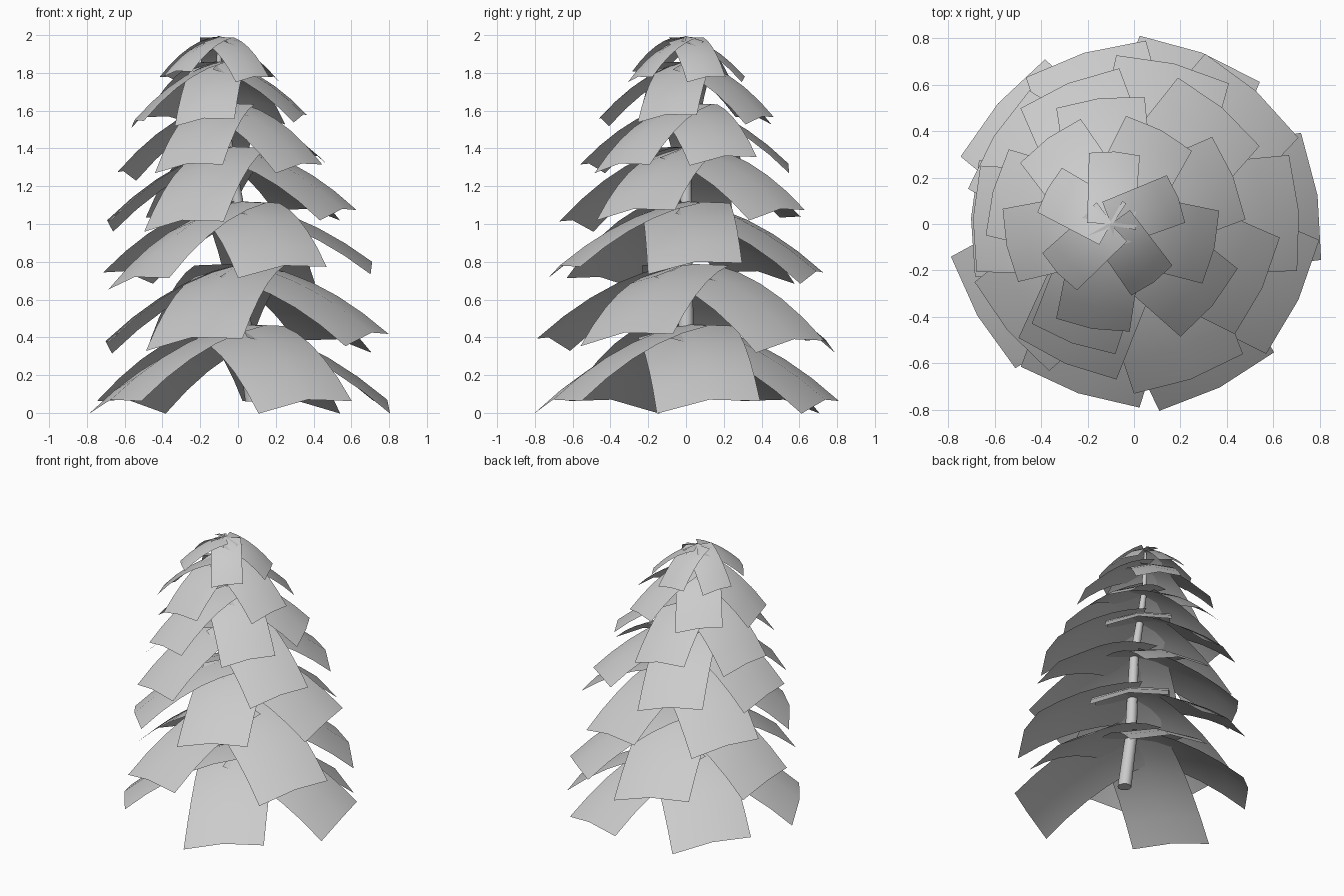
import bpy, bmesh
from math import cos, sin, pi, radians

if "Cube" in bpy.data.objects:
    bpy.data.objects.remove(bpy.data.objects["Cube"])


def finish(bm, name, smooth=True):
    me = bpy.data.meshes.new(name)
    bm.to_mesh(me)
    bm.free()
    for p in me.polygons:
        p.use_smooth = smooth
    ob = bpy.data.objects.new(name, me)
    bpy.context.collection.objects.link(ob)
    return ob


def tube(bm, path, sides):
    """Tapered tube along (x, y, z, radius) points with horizontal rings."""
    rings = [[bm.verts.new((x + r * cos(2 * pi * i / sides), y + r * sin(2 * pi * i / sides), z))
              for i in range(sides)] for x, y, z, r in path]
    for a, b in zip(rings, rings[1:]):
        for i in range(sides):
            j = (i + 1) % sides
            bm.faces.new((a[i], a[j], b[j], b[i]))
    bm.faces.new(rings[0][::-1])
    bm.faces.new(rings[-1])


def card(bm, hub_x, z0, angle, radius, drop, rows=5):
    """Drooping bough sheet, ridged along the middle and rolled like a shingle."""
    a = radians(angle)
    half, sag, roll = radius * sin(radians(20)), 0.05 * radius, 0.12
    grid = []
    for k in range(rows + 1):
        t = k / rows
        z = z0 - drop * (0.35 * t + 0.65 * t * t)
        row = []
        for s in (-1, 0, 1):
            u = radius * t * (0.975 if s == 0 else 0.94)
            v = s * half * (0.93 + 0.07 * t)
            row.append(bm.verts.new((hub_x + u * cos(a) - v * sin(a),
                                     u * sin(a) + v * cos(a),
                                     z - abs(s) * sag + roll * v)))
        grid.append(row)
    for p, q in zip(grid, grid[1:]):
        for c in (0, 1):
            bm.faces.new((p[c], q[c], q[c + 1], p[c + 1]))


# leaning trunk
bm = bmesh.new()
tube(bm, [(0.085, 0, 0.06, 0.047), (0.03, 0, 0.45, 0.042), (0.015, 0, 0.78, 0.037),
          (0, 0, 1.1, 0.032), (-0.05, 0, 1.4, 0.026), (-0.085, 0, 1.63, 0.02),
          (-0.1, 0, 1.85, 0.015), (-0.1, 0, 1.98, 0.008)], 10)
trunk = finish(bm, "trunk")
bpy.context.view_layer.objects.active = trunk
trunk.select_set(True)
bpy.ops.object.shade_smooth_by_angle(angle=radians(40))

# tiers of boughs: hub x, hub height, radius, droop, {heading: extra droop}
tiers = [
    (0.01, 0.47, 0.81, 0.40, {9: 0, 69: 0, 139: 0, 210: 0, 297: 0}),
    (0.01, 0.79, 0.79, 0.40, {-109: -.01, -25: -.035, 48: 0, 107: 0, 178: .01}),
    (0.0, 1.12, 0.73, 0.37, {-70: -.03, 4: -.05, 76: 0, 148: 0, 220: .03}),
    (-0.04, 1.41, 0.67, 0.37, {-113: .02, -25: -.04, 50: -.04, 112: 0, 178: .02}),
    (-0.08, 1.64, 0.56, 0.32, {22: -.04, 97: 0, 165: .04, 250: 0, 320: 0}),
    (-0.10, 1.86, 0.47, 0.29, {-13: -.01, 62: 0, 126: 0, 192: .02, 260: .01}),
    (-0.10, 1.99, 0.32, 0.21, {21: 0, 87: 0, 151: 0, 223: -.03, 306: 0}),
]
for n, (hx, z, r, d, headings) in enumerate(tiers, 1):
    bm = bmesh.new()
    for h, extra in headings.items():
        rad = 0.73 if (n, h) == (2, 178) else r  # one shorter bough
        card(bm, hx, z, h, rad, d + extra)
    finish(bm, f"bough_tier_{n}")

# small twigs at the tip
bm = bmesh.new()
for h in (58, 128, 212, 290, 352):
    a = radians(h)
    pts = [(u * cos(a) - v * sin(a) - 0.1, u * sin(a) + v * cos(a), 1.994 - 0.25 * u)
           for u, v in ((0, -0.006), (0.11, -0.01), (0.11, 0.01), (0, 0.006))]
    bm.faces.new([bm.verts.new(p) for p in pts])
finish(bm, "top_twigs", False)
